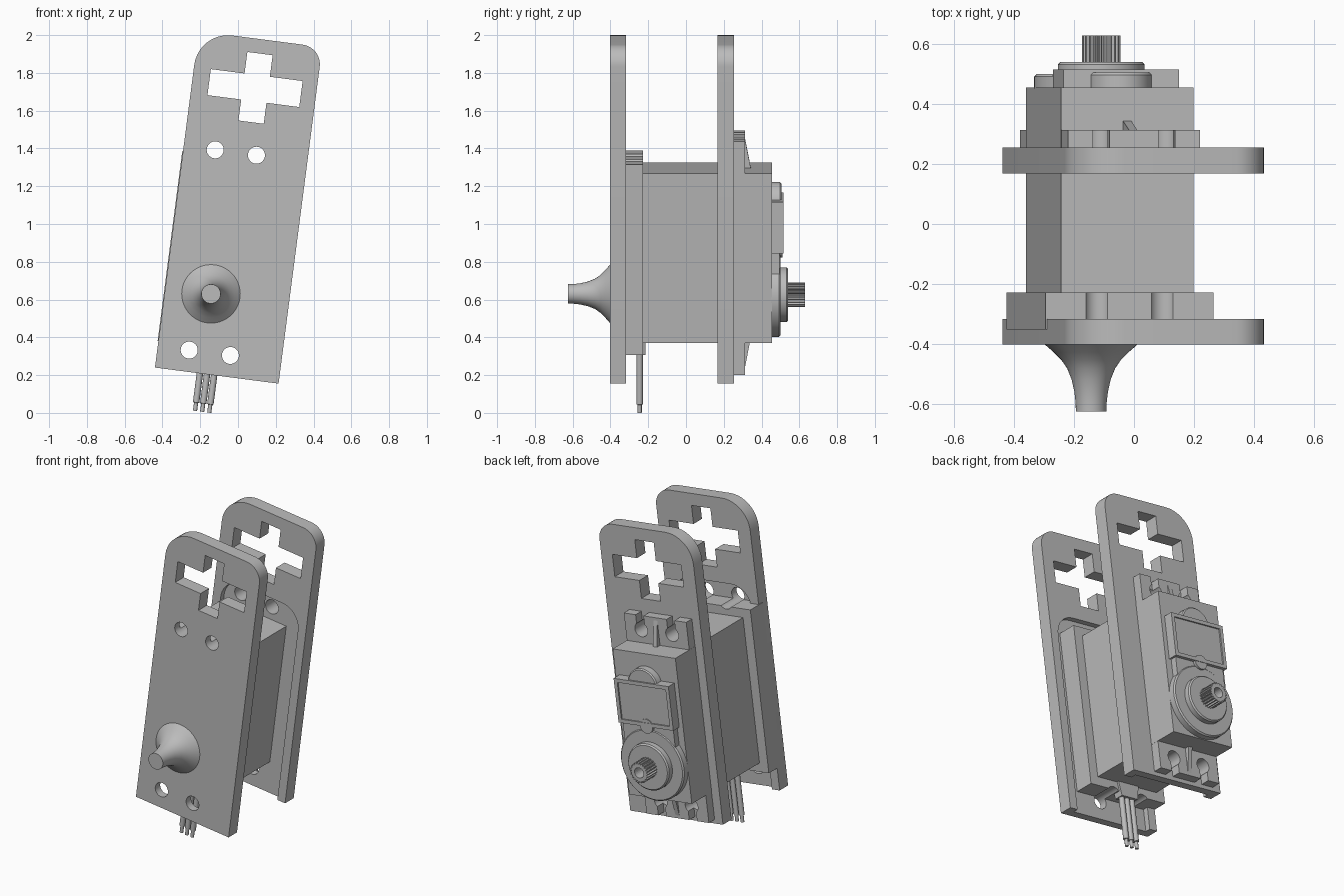
import bpy, bmesh, math
from mathutils import Matrix, Vector

if "Cube" in bpy.data.objects:
    bpy.data.objects.remove(bpy.data.objects["Cube"])

gray = bpy.data.materials.new("plain gray")
gray.use_nodes = True
gray.diffuse_color = (0.5, 0.5, 0.5, 1)
gray.node_tree.nodes["Principled BSDF"].inputs["Base Color"].default_value = (0.5, 0.5, 0.5, 1)

# The whole assembly leans sideways around the bottom centre of the plates
LEAN = Matrix.Translation((-0.1125, 0, 0.1975)) @ Matrix.Rotation(math.radians(7.4), 4, "Y")
MID = -0.052          # centre line of the servo
SHAFT = 0.425         # height of the output shaft
BODY_LOW, BODY_TOP = 0.197, 1.102
HOLES = [(MID + side * 0.11, h) for side in (-1, 1) for h in (0.115, 1.184)]


def finish(name, bm):
    bmesh.ops.recalc_face_normals(bm, faces=bm.faces)
    mesh = bpy.data.meshes.new(name)
    bm.to_mesh(mesh)
    bm.free()
    mesh.materials.append(gray)
    ob = bpy.data.objects.new(name, mesh)
    bpy.context.collection.objects.link(ob)
    ob.matrix_world = LEAN
    return ob


def prism(name, outline, start, end, axis="y"):
    """Extrude an outline along y (points are x, z) or along x (points are y, z)."""
    bm = bmesh.new()
    place = (lambda a, b: (a, start, b)) if axis == "y" else (lambda a, b: (start, a, b))
    face = bm.faces.new([bm.verts.new(place(a, b)) for a, b in outline])
    out = bmesh.ops.extrude_face_region(bm, geom=[face])
    step = Vector((0, end - start, 0) if axis == "y" else (end - start, 0, 0))
    moved = [v for v in out["geom"] if isinstance(v, bmesh.types.BMVert)]
    bmesh.ops.translate(bm, verts=moved, vec=step)
    return finish(name, bm)


def rect(x0, x1, z0, z1):
    return [(x0, z0), (x1, z0), (x1, z1), (x0, z1)]


def circle(x, z, r, n=40):
    return [(x + r * math.cos(math.tau * i / n), z + r * math.sin(math.tau * i / n)) for i in range(n)]


def arch(x0, x1, z0, z1, r_left, r_right, n=10):
    """Rectangle with two rounded top corners."""
    pts = [(x0, z0), (x1, z0)]
    for cx, r, begin in ((x1 - r_right, r_right, 0), (x0 + r_left, r_left, math.pi / 2)):
        for i in range(n + 1):
            t = begin + math.pi / 2 * i / n
            pts.append((cx + r * math.cos(t), z1 - r + r * math.sin(t)))
    return pts


def cut(ob, outlines, start, end):
    """Subtract extruded outlines, then drop the cutters."""
    cutters = []
    for outline in outlines:
        c = prism("cutter", outline, start, end)
        c.hide_render = True
        m = ob.modifiers.new("cut", "BOOLEAN")
        m.operation, m.solver, m.object = "DIFFERENCE", "EXACT", c
        cutters.append(c)
    bpy.context.view_layer.update()
    deps = bpy.context.evaluated_depsgraph_get()
    mesh = bpy.data.meshes.new_from_object(ob.evaluated_get(deps))
    ob.modifiers.clear()
    ob.data = mesh
    for c in cutters:
        bpy.data.objects.remove(c)


def lathe(name, x, z, profile, n=48):
    """Revolve (radius, y) points around an axis along y."""
    bm = bmesh.new()
    rings = [[bm.verts.new((a, y, b)) for a, b in circle(x, z, r, n)] for r, y in profile]
    for low, high in zip(rings, rings[1:]):
        for i in range(n):
            j = (i + 1) % n
            bm.faces.new((low[i], low[j], high[j], high[i]))
    bm.faces.new(rings[0])
    bm.faces.new(rings[-1])
    return finish(name, bm)


def smooth(ob):
    bpy.ops.object.select_all(action="DESELECT")
    ob.select_set(True)
    bpy.context.view_layer.objects.active = ob
    bpy.ops.object.shade_smooth_by_angle(angle=math.radians(35))


# Two side plates with a cross window, screw holes and a shallow inner pocket
CROSS = [(-0.24, 1.466), (-0.06, 1.466), (-0.06, 1.354), (0.075, 1.354), (0.075, 1.466), (0.25, 1.466),
         (0.25, 1.605), (0.075, 1.605), (0.075, 1.72), (-0.06, 1.72), (-0.06, 1.605), (-0.24, 1.605)]
POCKET = arch(-0.275, 0.275, -0.1, 1.26, 0.13, 0.13)
for name, y0, y1, p0, p1 in (("front_plate", -0.402, -0.317, -0.352, -0.2),
                             ("back_plate", 0.168, 0.255, 0.1, 0.203)):
    plate = prism(name, arch(-0.33, 0.33, 0, 1.796, 0.18, 0.105), y0, y1)
    cut(plate, [CROSS] + [circle(x, z, 0.045) for x, z in HOLES], y0 - 0.1, y1 + 0.1)
    cut(plate, [POCKET], p0, p1)
    smooth(plate)

# Servo case and the wider base block with half-round screw notches
prism("servo_case", rect(MID - 0.223, MID + 0.223, BODY_LOW, BODY_TOP), -0.24, 0.455)
base = prism("servo_base", rect(MID - 0.282, MID + 0.282, 0.141, 1.157), -0.352, -0.228)
cut(base, [circle(x, z, 0.045) for x, z in HOLES], -0.5, -0.1)
smooth(base)

# Mounting ears with keyhole slots and a gusset on each
ears = prism("mounting_ears", rect(MID - 0.222, MID + 0.222, 0.025, 1.273), 0.254, 0.313)
cut(ears, [circle(x, z, 0.045) for x, z in HOLES], 0.2, 0.4)
cut(ears, [rect(x - 0.028, x + 0.028, *((-0.1, z) if z < 0.5 else (z, 1.4))) for x, z in HOLES], 0.2, 0.4)
smooth(ears)
for name, root, tip in (("upper_gusset", BODY_TOP - 0.01, 1.255), ("lower_gusset", BODY_LOW + 0.01, 0.043)):
    prism(name, [(0.31, root), (0.345, root), (0.313, tip), (0.31, tip)], MID - 0.014, MID + 0.014, "x")

# Gearbox cover: neck, big disc, framed label panel and its round bosses
prism("cover_neck", rect(MID - 0.18, MID + 0.18, SHAFT, 0.94), 0.45, 0.495)
smooth(lathe("cover_disc", MID, SHAFT, [(0.224, 0.45), (0.224, 0.492), (0.216, 0.5)]))
smooth(lathe("upper_boss", MID, 0.92, [(0.105, 0.45), (0.105, 0.498), (0.098, 0.505)]))
smooth(lathe("lower_boss", MID, 0.67, [(0.045, 0.45), (0.045, 0.512)]))
panel = prism("cover_panel", rect(MID - 0.195, MID + 0.195, 0.67, 0.945), 0.45, 0.515)
cut(panel, [rect(MID - 0.172, MID + 0.172, 0.693, 0.922)], 0.506, 0.6)

# Output shaft: collar and splined hollow tip
smooth(lathe("shaft_collar", MID, SHAFT, [(0.145, 0.49), (0.145, 0.532), (0.137, 0.54)]))
TEETH = 22
spline = []
for i in range(TEETH * 4):
    r = 0.064 if i % 4 < 2 else 0.054
    t = math.tau * i / (TEETH * 4)
    spline.append((MID + r * math.cos(t), SHAFT + r * math.sin(t)))
shaft = prism("splined_shaft", spline, 0.53, 0.63)
cut(shaft, [circle(MID, SHAFT, 0.032, 24)], 0.56, 0.7)

# Flared pivot on the outer face of the front plate
smooth(lathe("front_pivot", -0.086, SHAFT, [(0.155, -0.395), (0.155, -0.402), (0.125, -0.428), (0.1, -0.453),
             (0.08, -0.482), (0.065, -0.52), (0.056, -0.56), (0.052, -0.595), (0.051, -0.626)]))

# Cable boot and three wires with bare tips
prism("cable_boot", [(MID - 0.06, 0.11), (MID + 0.06, 0.11), (MID + 0.08, 0.22), (MID - 0.08, 0.22)],
      -0.275, -0.215)
for i, side in enumerate((-1, 0, 1)):
    wire = lathe("wire_" + str(i + 1), 0, 0,
                 [(0.017, -0.15), (0.017, 0.155), (0.011, 0.157), (0.011, 0.2)], 16)
    turn = Matrix.Rotation(math.radians(-90), 4, "X")
    wire.data.transform(Matrix.Translation((MID + side * 0.038, -0.245, 0)) @ turn)
    smooth(wire)
